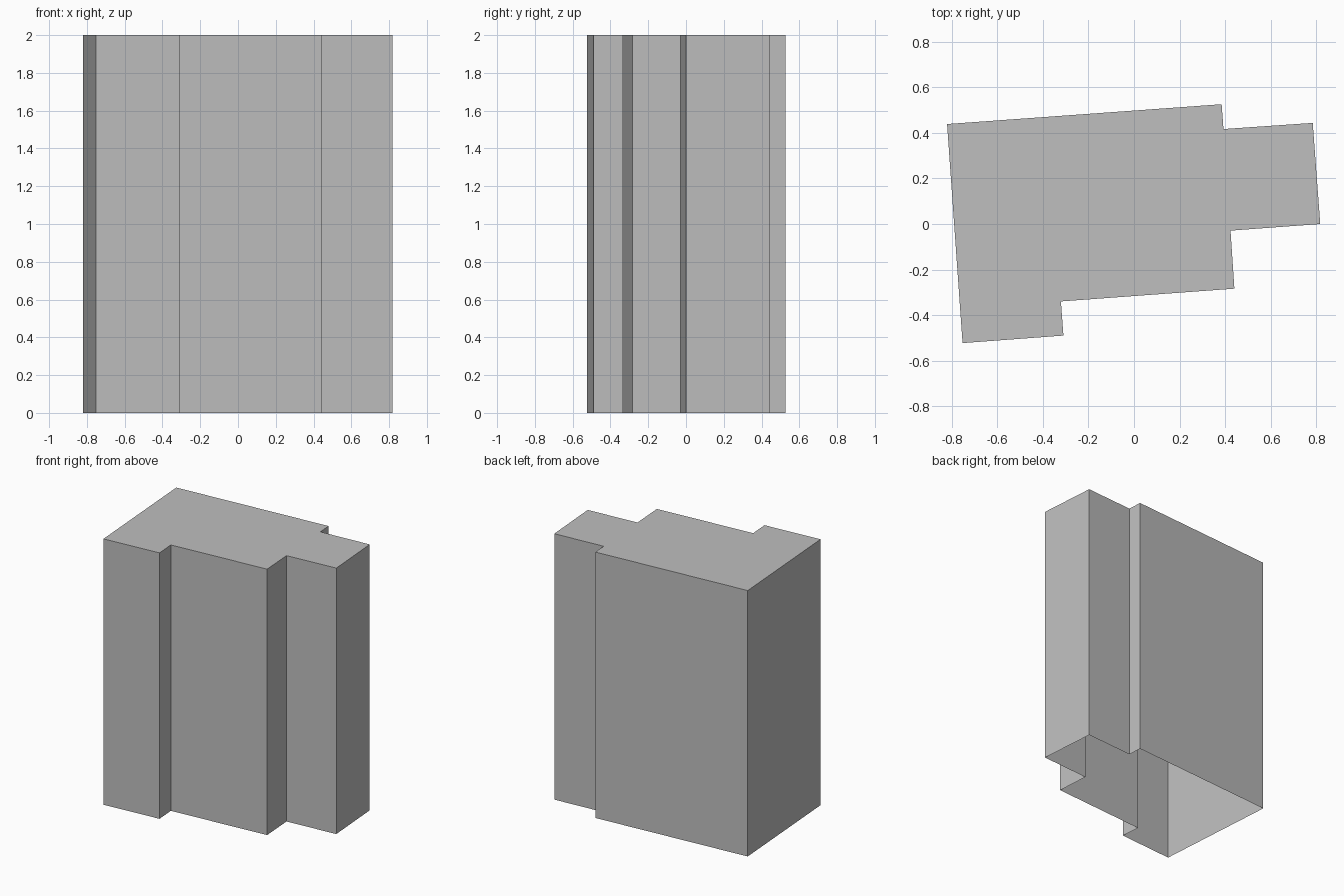
import bpy
import bmesh

cube = bpy.data.objects.get("Cube")
if cube:
    bpy.data.objects.remove(cube, do_unlink=True)

HEIGHT = 2.0

# Stepped footprint, counter-clockwise from the front left corner
FOOTPRINT = [
    (-0.753, -0.523), (-0.31, -0.49), (-0.321, -0.34), (0.441, -0.284),
    (0.424, -0.029), (0.818, 0.0), (0.785, 0.444), (0.393, 0.417),
    (0.385, 0.526), (-0.821, 0.439),
]

# Plain grey walls and roof
grey = bpy.data.materials.new("light_grey")
grey.use_nodes = True
colour = (0.52, 0.52, 0.52, 1.0)
grey.diffuse_color = colour
grey.node_tree.nodes["Principled BSDF"].inputs["Base Color"].default_value = colour


def open_prism(name, outline, height, material):
    """Walls and a flat roof over an outline, left open underneath."""
    bm = bmesh.new()
    base = [bm.verts.new((x, y, 0)) for x, y in outline]
    top = [bm.verts.new((x, y, height)) for x, y in outline]
    for i in range(len(outline)):
        j = (i + 1) % len(outline)
        bm.faces.new((base[i], base[j], top[j], top[i]))
    bm.faces.new(top)
    mesh = bpy.data.meshes.new(name)
    bm.to_mesh(mesh)
    bm.free()
    mesh.materials.append(material)
    obj = bpy.data.objects.new(name, mesh)
    bpy.context.collection.objects.link(obj)
    return obj


# Building shell
open_prism("building_shell", FOOTPRINT, HEIGHT, grey)
